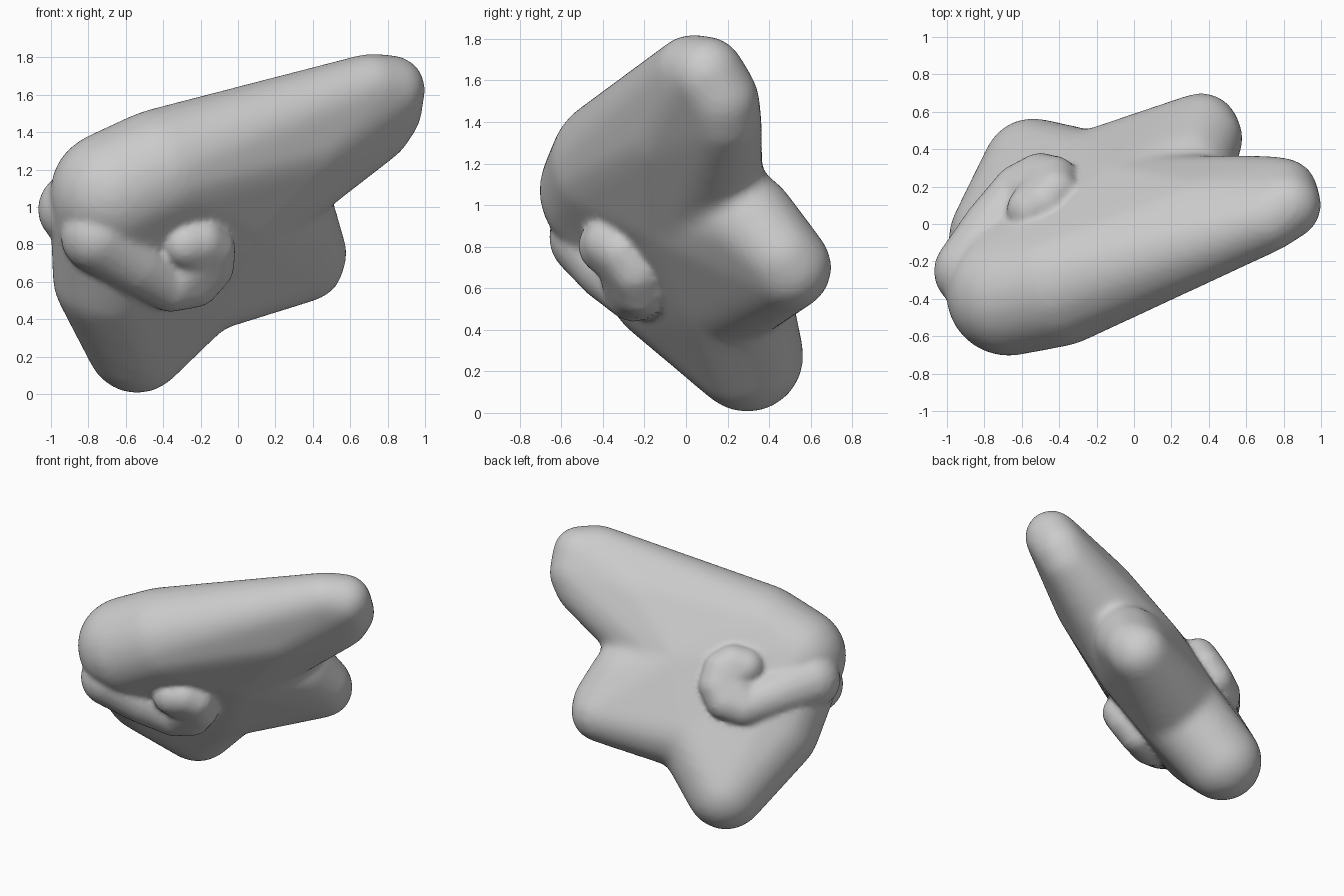
import bpy, bmesh
from mathutils import Vector, Matrix

if "Cube" in bpy.data.objects:
    bpy.data.objects.remove(bpy.data.objects["Cube"])

grey = bpy.data.materials.new("light_grey")
grey.diffuse_color = (0.6, 0.6, 0.6, 1)
grey.use_nodes = True
grey.node_tree.nodes["Principled BSDF"].inputs["Base Color"].default_value = grey.diffuse_color


def add_hull(target, balls):
    """Add the convex skin around several balls (x, y, z, radius)."""
    bm = bmesh.new()
    for x, y, z, r in balls:
        ball = bmesh.new()
        bmesh.ops.create_icosphere(ball, subdivisions=3, radius=r,
                                   matrix=Matrix.Translation((x, y, z)))
        for v in ball.verts:
            bm.verts.new(v.co)
        ball.free()
    res = bmesh.ops.convex_hull(bm, input=list(bm.verts))
    loose = {g for k in ("geom_interior", "geom_unused") for g in res[k]
             if isinstance(g, bmesh.types.BMVert)}
    bmesh.ops.delete(bm, geom=list(loose), context='VERTS')
    bmesh.ops.recalc_face_normals(bm, faces=list(bm.faces))
    tmp = bpy.data.meshes.new("tmp")
    bm.to_mesh(tmp)
    bm.free()
    target.from_mesh(tmp)
    bpy.data.meshes.remove(tmp)


def blob(name, hulls, voxel, smooth, base=None):
    """Fuse the hulls, and a base mesh if given, into one soft object."""
    bm = bmesh.new()
    if base:
        bm.from_mesh(base)
    for balls in hulls:
        add_hull(bm, balls)
    mesh = bpy.data.meshes.new(name)
    bm.to_mesh(mesh)
    bm.free()
    mesh.materials.append(grey)
    mesh.shade_smooth()
    ob = bpy.data.objects.new(name, mesh)
    bpy.context.collection.objects.link(ob)
    fuse = ob.modifiers.new("fuse", 'REMESH')
    fuse.mode = 'VOXEL'
    fuse.voxel_size = voxel
    fuse.use_smooth_shade = True
    soft = ob.modifiers.new("soften", 'SMOOTH')
    soft.factor = 0.5
    soft.iterations = smooth
    return ob


# Key balls of the tilted flat body
crown = (-0.67, -0.37, 1.07, 0.34)
brow = (-0.41, -0.32, 1.19, 0.34)
nape = (-0.69, -0.08, 0.63, 0.305)
core = (-0.03, 0.045, 1.00, 0.325)
belly = (-0.23, 0.20, 0.61, 0.30)
upper_root = (0.35, 0.00, 1.37, 0.29)
upper_tips = [(0.71, 0.03, 1.64, 0.185), (0.82, 0.10, 1.63, 0.185),
              (0.80, 0.17, 1.51, 0.185), (0.74, 0.18, 1.42, 0.185),
              (0.62, 0.18, 1.35, 0.19)]
middle_tips = [(0.39, 0.46, 0.75, 0.195), (0.36, 0.495, 0.70, 0.21)]
middle_edge = (0.30, 0.30, 0.92, 0.235)
lower_tip = (-0.54, 0.295, 0.275, 0.275)

# Three lobes of the body, softened together
lobes = [
    [crown, brow, core, upper_root, *upper_tips],
    [nape, core, belly, middle_edge, *middle_tips],
    [crown, nape, belly, lower_tip],
]
rough = blob("rough_body", lobes, 0.025, 14)
soft_body = bpy.data.meshes.new_from_object(
    rough.evaluated_get(bpy.context.evaluated_depsgraph_get()))
bpy.data.objects.remove(rough)

# Frame of the body's symmetry plane: along, up, and across
across = Vector((-0.434, 0.739, 0.515)).normalized()
along = Vector((0.889, 0.300, 0.343))
along = (along - across * along.dot(across)).normalized()
up = along.cross(across)
centre = Vector((-0.39, -0.07, 0.86))

# Curl: along, up, across, radius; a root sunk in the body, then a disc
root = [(-0.44, 0.26, 0.14, 0.20), (-0.28, 0.07, 0.23, 0.17),
        (-0.13, -0.10, 0.28, 0.15)]
disc = [(-0.12, -0.11, 0.29, 0.145), (0.01, -0.13, 0.31, 0.14),
        (0.10, -0.06, 0.32, 0.135), (0.12, 0.05, 0.32, 0.135),
        (0.07, 0.12, 0.32, 0.135), (-0.01, 0.135, 0.31, 0.135)]


def place(points, side):
    return [(*(centre + along * a + up * b + across * (c * side)), r)
            for a, b, c, r in points]


# One curl on each flat side
curls = []
for side in (-1, 1):
    stem = place(root, side)
    curls += [list(pair) for pair in zip(stem, stem[1:])]
    curls.append(place(disc[:4], side))
    curls.append(place(disc[2:], side))

blob("body_with_curls", curls, 0.02, 3, soft_body)
